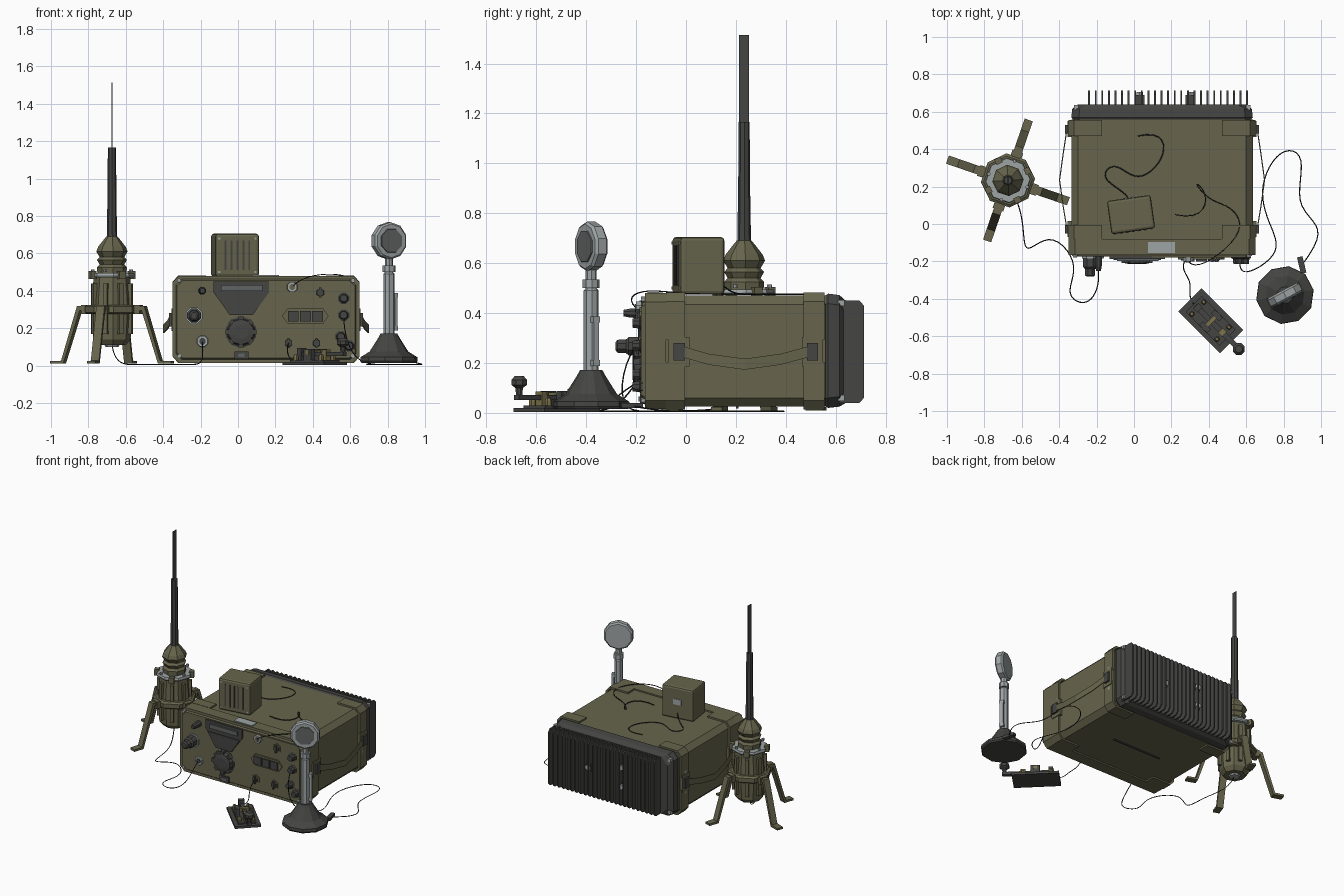
import bpy, bmesh, math
from mathutils import Matrix, Vector

if "Cube" in bpy.data.objects:
    bpy.data.objects.remove(bpy.data.objects["Cube"])


def material(name, rgb):
    m = bpy.data.materials.new(name)
    m.diffuse_color = (*rgb, 1)
    m.use_nodes = True
    m.node_tree.nodes["Principled BSDF"].inputs["Base Color"].default_value = m.diffuse_color
    return m


OLIVE = material("olive paint", (0.135, 0.13, 0.073))
DARK = material("charcoal", (0.058, 0.058, 0.056))
STEEL = material("light steel", (0.34, 0.37, 0.37))
GREY = material("mid grey", (0.12, 0.125, 0.125))
BRASS = material("dull brass", (0.2, 0.17, 0.07))
BLACK = material("black cable", (0.02, 0.02, 0.02))
I = Matrix.Identity(4)


def place(x, y, z, rz=0):
    return Matrix.Translation((x, y, z)) @ Matrix.Rotation(math.radians(rz), 4, 'Z')


def finish(bm, name, mat, M=I):
    bmesh.ops.recalc_face_normals(bm, faces=bm.faces)
    me = bpy.data.meshes.new(name)
    bm.to_mesh(me)
    bm.free()
    me.materials.append(mat)
    ob = bpy.data.objects.new(name, me)
    ob.matrix_world = M
    bpy.context.collection.objects.link(ob)
    return ob


def box(name, lo, hi, mat, M=I, bevel=0):
    bm = bmesh.new()
    bmesh.ops.create_cube(bm, size=1)
    for v in bm.verts:
        v.co = Vector([(lo[i] + hi[i]) / 2 + v.co[i] * (hi[i] - lo[i]) for i in range(3)])
    if bevel:
        bmesh.ops.bevel(bm, geom=bm.edges[:], offset=bevel, segments=2, affect='EDGES', profile=0.5)
    return finish(bm, name, mat, M)


def loft(name, sections, mat, axis='y', M=I):
    """Skin a stack of (distance, outline) sections along an axis."""
    bm = bmesh.new()
    put = {'x': lambda p, d: (d, *p), 'y': lambda p, d: (p[0], d, p[1]), 'z': lambda p, d: (*p, d)}[axis]
    rings = [[bm.verts.new(put(p, d)) for p in pts] for d, pts in sections]
    n = len(rings[0])
    for a, b in zip(rings, rings[1:]):
        for i in range(n):
            bm.faces.new((a[i], a[(i + 1) % n], b[(i + 1) % n], b[i]))
    bm.faces.new(rings[0])
    bm.faces.new(rings[-1])
    return finish(bm, name, mat, M)


def prism(name, pts, a, b, mat, axis='y', M=I):
    return loft(name, [(a, pts), (b, pts)], mat, axis, M)


def octo(x0, x1, z0, z1, c):
    return [(x0 + c, z0), (x1 - c, z0), (x1, z0 + c), (x1, z1 - c),
            (x1 - c, z1), (x0 + c, z1), (x0, z1 - c), (x0, z0 + c)]


def lathe(name, prof, n, mat, M=I):
    """Turned part: profile of (radius, height)."""
    ring = [(math.cos(2 * math.pi * (i + .5) / n), math.sin(2 * math.pi * (i + .5) / n)) for i in range(n)]
    return loft(name, [(z, [(r * c, r * s) for c, s in ring]) for r, z in prof], mat, 'z', M)


FWD = Matrix.Rotation(math.pi / 2, 4, 'X')      # turns +z to face the front


def knob(name, x, z, prof, mat, n=8, y=-0.16):
    return lathe(name, prof, n, mat, Matrix.Translation((x, y, z)) @ FWD)


def cable(name, pts, r=0.003):
    cu = bpy.data.curves.new(name, 'CURVE')
    cu.dimensions = '3D'
    cu.bevel_depth, cu.bevel_resolution, cu.resolution_u = r, 0, 5
    s = cu.splines.new('NURBS')
    s.points.add(len(pts) - 1)
    for p, c in zip(s.points, pts):
        p.co = (*c, 1)
    s.order_u, s.use_endpoint_u = 4, True
    tmp = bpy.data.objects.new(name + "_path", cu)
    bpy.context.collection.objects.link(tmp)
    me = bpy.data.meshes.new_from_object(tmp.evaluated_get(bpy.context.evaluated_depsgraph_get()))
    bpy.data.objects.remove(tmp)
    me.materials.clear()
    me.materials.append(BLACK)
    bpy.context.collection.objects.link(bpy.data.objects.new(name, me))


# ---- radio case: body, front bezel, corner guards
prism("case_body", octo(-.335, .635, .025, .47, .035), -.09, .56, OLIVE)
prism("front_bezel_rim", octo(-.35, .65, .015, .48, .035), -.165, -.08, OLIVE)
loft("front_panel", [(-.16, octo(-.335, .635, .03, .465, .03)), (-.175, octo(-.325, .625, .04, .455, .03))], OLIVE)
prism("right_control_plate", octo(.075, .62, .05, .45, .02), -.17, -.18, OLIVE)
for sx in (-1, 1):
    for top in (0, 1):
        corner = [(.32, 0), (.47, 0), (.5, .035), (.5, .19), (.485, .19), (.485, .04), (.465, .014), (.32, .014)]
        pts = [(.15 + sx * x, .482 - z if top else .014 + z) for x, z in corner]
        prism("rear_corner_guard", pts, .47, .555, OLIVE)
        prism("front_corner_guard", pts, -.08, -.005, OLIVE)
        knob("corner_screw", .15 + sx * .465, .455 if top else .05, [(.012, 0), (.012, .02)], STEEL, 6)
box("bottom_seam", (-.05, .2, .018), (.35, .21, .026), DARK)
box("top_label", (.075, -.155, .476), (.22, -.095, .485), STEEL)

# ---- carrying straps with brackets on both sides
for sx in (-1, 1):
    M = Matrix.Translation((.15, 0, 0)) @ Matrix.Diagonal((sx, 1, 1, 1))
    for y0 in (-.07, .465):
        box("strap_bracket", (.48, y0, .185), (.505, y0 + .085, .305), OLIVE, M)
        box("strap_buckle", (.5, y0 + .02, .21), (.518, y0 + .065, .28), DARK, M)
        for z in (.165, .315):
            box("bracket_bolt", (.483, y0 + .03, z - .012), (.5, y0 + .055, z + .012), STEEL, M)
    path = [(-.03, .505, .25), (.09, .525, .215), (.235, .545, .195), (.38, .525, .215), (.51, .505, .25)]
    loft("carry_strap", [(y, [(x, z - .022), (x + .006, z - .022), (x + .006, z + .022), (x, z + .022)])
                         for y, x, z in path], OLIVE, 'y', M)

# ---- rear heat sink
loft("rear_plate", [(.55, octo(-.32, .62, .03, .465, .03)), (.57, octo(-.335, .635, .02, .478, .04)),
                    (.615, octo(-.33, .63, .025, .472, .04)), (.64, octo(-.3, .6, .04, .45, .05))], DARK)
for i in range(25):
    x = -.24 + i * .0352
    prism("cooling_fin", [(.6, .04), (.695, .04), (.713, .06), (.713, .43), (.695, .45), (.6, .45)],
          x - .005, x + .005, DARK, 'x')
for x, z in ((.03, .32), (.03, .18), (.30, .25)):
    box("sink_clamp", (x - .025, .63, z - .025), (x + .025, .69, z + .025), DARK)
    lathe("sink_bolt", [(.02, .68), (.02, .705)], 6, STEEL,
          Matrix.Translation((x, 0, z)) @ Matrix.Rotation(-math.pi / 2, 4, 'X'))
for sx in (-1, 1):
    for z in (.06, .44):
        box("plate_screw", (.15 + sx * .46 - .012, .61, z - .012), (.15 + sx * .46 + .012, .635, z + .012), STEEL)

# ---- front panel controls
prism("dial_housing", [(-.13, .45), (.165, .45), (.165, .39), (.1, .30), (.075, .27), (-.04, .27), (-.065, .30),
                       (-.13, .39)], -.16, -.187, DARK)
prism("dial_chevron", [(-.11, .37), (.145, .37), (.08, .27), (-.045, .27)], -.16, -.193, DARK)
box("housing_slot", (-.09, -.198, .40), (.13, -.18, .43), GREY)
knob("tuning_dial", .016, .18, [(.085, 0), (.085, .02), (.075, .025), (.068, .05), (.04, .055)], DARK, 10)
for k in range(8):
    M = Matrix.Translation((.016, -.16, .18)) @ FWD @ Matrix.Rotation(k * math.pi / 4, 4, 'Z')
    box("dial_grip", (.06, -.014, .02), (.082, .014, .048), DARK, M)
box("lower_socket", (-.02, -.185, .035), (.055, -.16, .075), DARK)
box("lower_socket_face", (0, -.19, .045), (.035, -.18, .065), GREY)
prism("display_frame", [(.235, .265), (.265, .305), (.455, .305), (.485, .265), (.455, .225), (.265, .225)],
      -.16, -.19, OLIVE)
for x in (.295, .36, .425):
    box("display_window", (x - .029, -.2, .237), (x + .029, -.185, .293), DARK)
knob("antenna_socket_ring", -.235, .267, [(.048, 0), (.048, .025)], STEEL)
knob("antenna_socket", -.235, .267, [(.04, .02), (.04, .07), (.03, .08), (.028, .115), (.018, .122)], DARK)
knob("small_switch", -.19, .40, [(.022, 0), (.02, .06), (.014, .09)], DARK)
knob("case_socket", -.19, .13, [(.035, 0), (.03, .025)], STEEL)
knob("case_socket_core", -.19, .13, [(.018, .02), (.018, .03)], DARK)
knob("top_socket", .29, .42, [(.032, 0), (.028, .04)], STEEL)
knob("top_socket_core", .29, .42, [(.017, .03), (.017, .045)], OLIVE)
for x, z, r in ((.44, .39, .034), (.27, .12, .034), (.42, .12, .034)):
    knob("knob_base", x, z, [(r, 0), (r, .027)], OLIVE, 6)
    knob("knob_core", x, z, [(r * .7, .02), (r * .6, .036)], DARK, 6)
    box("knob_pointer", (x - .006, -.202, z - r * .8), (x + .006, -.185, z + r * .8), DARK)
for x, z in ((.565, .36), (.565, .27), (.55, .155), (.595, .105)):
    knob("side_knob", x, z, [(.033, 0), (.033, .022), (.024, .026), (.02, .055)], DARK)

# ---- loudspeaker box on the roof
M = place(-.016, .05, 0, 8)
box("speaker_box", (-.118, -.09, .475), (.118, .09, .705), OLIVE, M, .014)
for i in range(5):
    x = -.064 + i * .032
    box("speaker_slot", (x - .005, -.094, .51), (x + .005, -.088, .67), DARK, M)
box("speaker_label", (-.03, .088, .58), (.03, .094, .62), STEEL, M)
for x in (-.098, .098):
    for z in (.5, .68):
        box("speaker_screw", (x - .006, -.094, z - .006), (x + .006, -.088, z + .006), STEEL, M)

# ---- antenna on four legs
A = place(-.674, .233, 0, -19)
lathe("antenna_body", [(.075, .11), (.1, .14), (.112, .31), (.098, .47)], 8, OLIVE, A)
lathe("antenna_foot_plug", [(.035, .10), (.045, .12)], 8, STEEL, A)
lathe("antenna_clamp_ring", [(.118, .472), (.122, .48), (.118, .495)], 8, STEEL, A)
lathe("leg_collar", [(.13, .275), (.145, .285), (.145, .315), (.13, .325)], 8, OLIVE, A)
lathe("antenna_head", [(.078, .49), (.08, .525), (.066, .54), (.08, .565), (.066, .58), (.084, .61),
                       (.074, .635), (.045, .672), (.03, .69)], 8, OLIVE, A)
lathe("antenna_rod", [(.028, .67), (.024, .9), (.022, 1.165)], 8, DARK, A)
box("antenna_whip", (-.676, .213, 1.16), (-.672, .253, 1.514), DARK)
for k in range(8):
    box("body_rib", (.085, -.012, .17), (.115, .012, .44), OLIVE, A @ Matrix.Rotation(k * math.pi / 4, 4, 'Z'))
for k in range(4):
    R = A @ Matrix.Rotation(k * math.pi / 2, 4, 'Z')
    leg = [(.13, .295), (.175, .295), (.268, .01), (.342, .01), (.342, .024), (.28, .026), (.19, .318), (.13, .318)]
    prism("antenna_leg", leg, -.023, .023, OLIVE, 'y', R)
    box("leg_hinge", (.135, -.03, .275), (.165, .03, .325), OLIVE, R)
    box("ring_clamp", (.1, -.018, .462), (.132, .018, .505), OLIVE, R @ Matrix.Rotation(math.pi / 4, 4, 'Z'))
    lathe("ring_bolt", [(.01, .5), (.01, .515)], 6, STEEL, R @ Matrix.Translation((.108, 0, 0)))

# ---- desk microphone
B = place(.807, -.38, 0, 28)
lathe("microphone_base", [(.15, .015), (.156, .025), (.154, .045), (.105, .075), (.06, .145), (.045, .172)], 10, DARK, B)
lathe("microphone_stem", [(.03, .165), (.03, .49), (.022, .5), (.022, .575)], 8, STEEL, B)
lathe("stem_collar", [(.034, .5), (.034, .535)], 8, STEEL, B)
box("stem_switch_bar", (.03, -.012, .2), (.046, .012, .385), STEEL, B)
for z in (.2, .375):
    box("switch_bar_mount", (.015, -.015, z - .012), (.046, .015, z + .012), STEEL, B)
H = B @ Matrix.Translation((0, 0, .667)) @ FWD
lathe("microphone_head", [(.09, -.028), (.1, -.018), (.1, .018), (.09, .028)], 10, STEEL, H)
lathe("microphone_grille", [(.07, .02), (.066, .033)], 8, GREY, H)
box("base_cable_plug", (.11, .09, .02), (.14, .18, .04), DARK, B @ Matrix.Rotation(-.25, 4, 'Z'))

# ---- telegraph key
K = place(.412, -.52, 0, -45)
box("key_base", (-.16, -.088, .004), (.155, .088, .02), DARK, K)
box("key_deck", (-.13, -.06, .02), (.125, .06, .03), DARK, K)
box("key_lever", (-.12, -.014, .052), (.225, .014, .072), DARK, K)
for y in (-.045, .045):
    box("key_pivot_post", (-.03, y - .014, .03), (.03, y + .014, .088), DARK, K)
    for x in (-.1, .09):
        lathe("key_terminal", [(.014, .03), (.014, .05), (.009, .06)], 6, BRASS, K @ Matrix.Translation((x, y, 0)))
box("key_pivot", (-.012, -.06, .06), (.012, .06, .082), BRASS, K)
box("key_contact", (.07, -.018, .03), (.1, .018, .085), BRASS, K)
box("key_rear_stop", (-.115, -.02, .03), (-.085, .02, .095), DARK, K)
lathe("key_knob", [(.014, .07), (.016, .1), (.034, .112), (.034, .132), (.02, .147)], 8, DARK,
      K @ Matrix.Translation((.21, 0, 0)))

# ---- loose cables
g = .006
cable("antenna_cable", [(-.674, .233, .11), (-.66, .2, .02), (-.58, .05, g), (-.6, -.2, g), (-.45, -.02, g),
                        (-.28, -.22, g), (-.38, -.38, g), (-.25, -.45, g), (-.18, -.33, g), (-.19, -.24, .1),
                        (-.19, -.18, .13)])
cable("microphone_cable", [(.89, -.23, .03), (.99, -.1, g), (1.0, 0, g), (.85, .1, g), (.93, .38, g), (.78, .42, g),
                           (.66, .2, g), (.72, .0, g), (.8, -.15, g), (.6, -.28, g), (.565, -.25, .2), (.565, -.2, .27)])
cable("key_cable", [(.34, -.45, .03), (.28, -.4, g), (.33, -.3, g), (.25, -.25, .05), (.27, -.2, .12)])
cable("speaker_cable", [(-.03, .14, .52), (-.06, .18, .476), (-.2, .24, .476), (-.1, .35, .476), (.02, .2, .476),
                        (.2, .38, .476), (.14, .5, .476), (.02, .47, .476)])
cable("roof_cable", [(.29, -.2, .42), (.32, -.24, .46), (.45, -.18, .5), (.6, -.02, .477), (.52, .1, .477),
                     (.4, .12, .477), (.3, .25, .477), (.42, .15, .477), (.35, .02, .477), (.22, .05, .477)])
